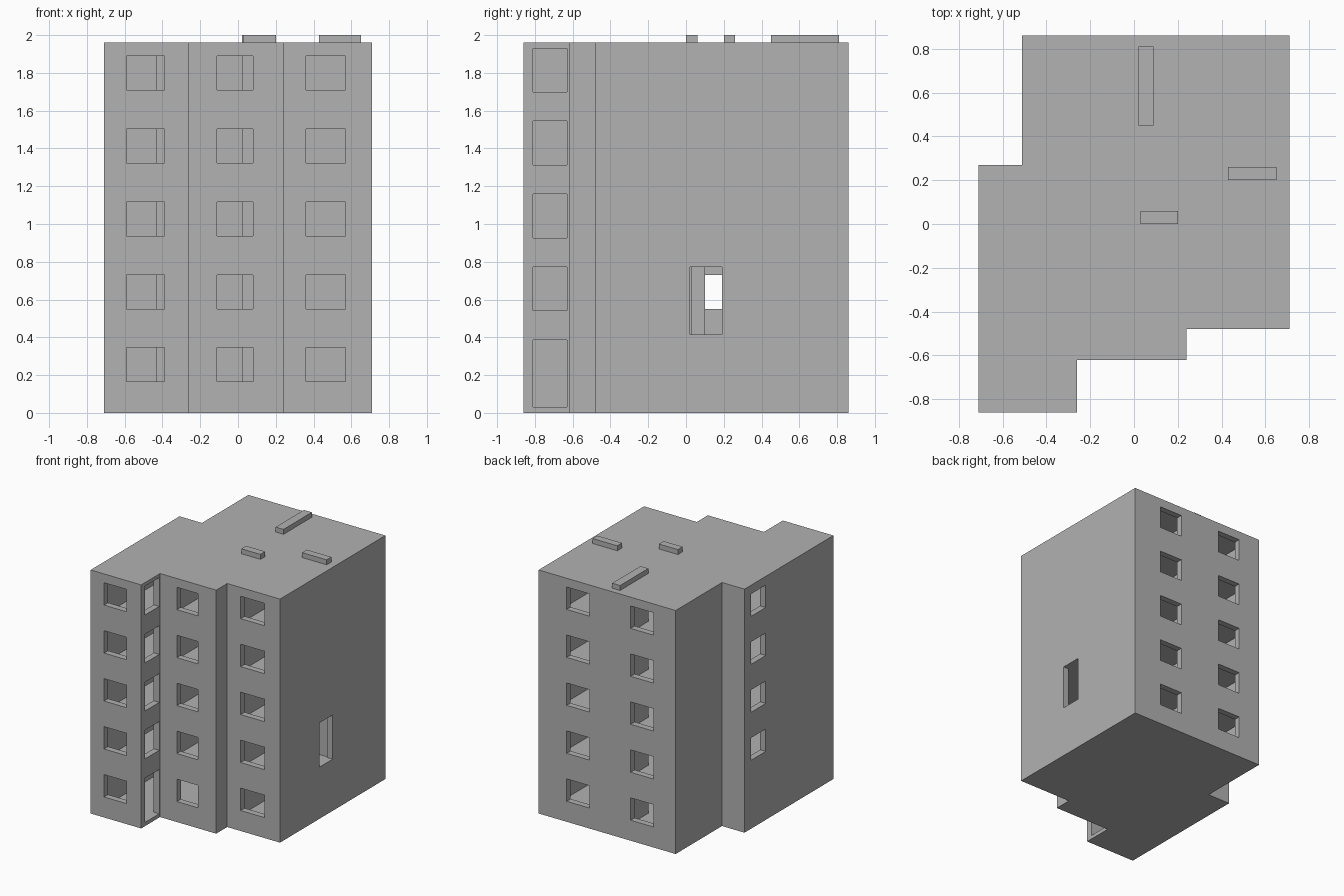
import bpy, bmesh
from mathutils import Vector

cube = bpy.data.objects.get("Cube")
if cube:
    bpy.data.objects.remove(cube, do_unlink=True)

HEIGHT, PITCH, SLAB, WALL = 1.96, 0.386, 0.03, 0.05
LEVELS = range(5)

grey = bpy.data.materials.new("concrete_grey")
grey.use_nodes = True
colour = (0.445, 0.445, 0.445, 1)
grey.diffuse_color = colour
grey.node_tree.nodes["Principled BSDF"].inputs["Base Color"].default_value = colour


def add_prism(bm, outline, z0, z1):
    base = bm.faces.new([bm.verts.new((x, y, z0)) for x, y in outline])
    top = bmesh.ops.extrude_face_region(bm, geom=[base])["geom"]
    verts = [g for g in top if isinstance(g, bmesh.types.BMVert)]
    bmesh.ops.translate(bm, verts=verts, vec=(0, 0, z1 - z0))


def add_box(bm, x0, x1, y0, y1, z0, z1):
    add_prism(bm, [(x0, y0), (x1, y0), (x1, y1), (x0, y1)], z0, z1)


def make_object(name, bm):
    bmesh.ops.recalc_face_normals(bm, faces=bm.faces)
    mesh = bpy.data.meshes.new(name)
    bm.to_mesh(mesh)
    bm.free()
    mesh.materials.append(grey)
    obj = bpy.data.objects.new(name, mesh)
    bpy.context.collection.objects.link(obj)
    return obj


def inset(outline, t):
    # Move every wall of a counter-clockwise right-angled outline inward
    pts = [Vector(p) for p in outline]
    result = []
    for i, p in enumerate(pts):
        a = (p - pts[i - 1]).normalized()
        b = (pts[(i + 1) % len(pts)] - p).normalized()
        result.append(p + t * Vector((-a.y - b.y, a.x + b.x)))
    return result


def cut(target, cutter):
    cutter.hide_render = True
    mod = target.modifiers.new("cut", "BOOLEAN")
    mod.operation, mod.solver, mod.object = "DIFFERENCE", "EXACT", cutter
    deps = bpy.context.evaluated_depsgraph_get()
    mesh = bpy.data.meshes.new_from_object(target.evaluated_get(deps))
    target.modifiers.clear()
    target.data = mesh
    bpy.data.objects.remove(cutter, do_unlink=True)


# Stepped building block
outline = [(-0.71, -0.86), (-0.26, -0.86), (-0.26, -0.62), (0.24, -0.62), (0.24, -0.48),
           (0.71, -0.48), (0.71, 0.86), (-0.51, 0.86), (-0.51, 0.27), (-0.71, 0.27)]
bm = bmesh.new()
add_prism(bm, outline, 0, HEIGHT)
building = make_object("building_shell", bm)

# Hollow storeys, leaving floor slabs
bm = bmesh.new()
for i in LEVELS:
    add_prism(bm, inset(outline, WALL), i * PITCH + SLAB, (i + 1) * PITCH)
cut(building, make_object("room_cutter", bm))

# Windows, balcony openings and the side doorway
bm = bmesh.new()
front = [(-0.59, -0.39, -0.86), (-0.11, 0.08, -0.62), (0.36, 0.57, -0.48)]
back = [(0.255, 0.46), (-0.315, -0.11)]
for i in LEVELS:
    z0 = 0.165 + i * PITCH
    z1 = z0 + 0.18
    for x0, x1, y in front:
        add_box(bm, x0, x1, y - 0.05, y + 0.08, z0, z1)
    for x0, x1 in back:
        add_box(bm, x0, x1, 0.78, 0.9, z0, z1)
    if i > 0:
        add_box(bm, -0.76, -0.63, 0.0, 0.19, z0, z1)
    sill = SLAB if i == 0 else i * PITCH + 0.155
    add_box(bm, -0.34, -0.2, -0.81, -0.63, sill, (i + 1) * PITCH)
add_box(bm, 0.63, 0.76, 0.02, 0.19, PITCH + SLAB, 2 * PITCH)
cut(building, make_object("opening_cutter", bm))

# Partition walls inside: x range, y range, first storey
partitions = {
    "back_partition": (0.02, 0.09, 0.45, 0.81, 0),
    "corridor_partition": (0.02, 0.35, 0.03, 0.10, 0),
    "right_partition": (0.19, 0.24, -0.57, 0.03, 0),
    "rear_room_partition": (0.20, 0.66, 0.20, 0.26, 0),
    "balcony_partition": (-0.31, -0.26, -0.57, 0.0, 1),
    "stair_partition": (-0.46, -0.43, 0.22, 0.81, 0),
}
for name, (x0, x1, y0, y1, first) in partitions.items():
    bm = bmesh.new()
    for i in LEVELS:
        if i >= first:
            add_box(bm, x0, x1, y0, y1, i * PITCH + SLAB, (i + 1) * PITCH)
    make_object(name, bm)

# Low blocks on the roof
roof_blocks = {
    "back_roof_block": (0.02, 0.09, 0.45, 0.81),
    "middle_roof_block": (0.03, 0.20, 0.0, 0.06),
    "side_roof_block": (0.43, 0.65, 0.20, 0.26),
}
for name, extent in roof_blocks.items():
    bm = bmesh.new()
    add_box(bm, *extent, HEIGHT - 0.01, 2.0)
    make_object(name, bm)
